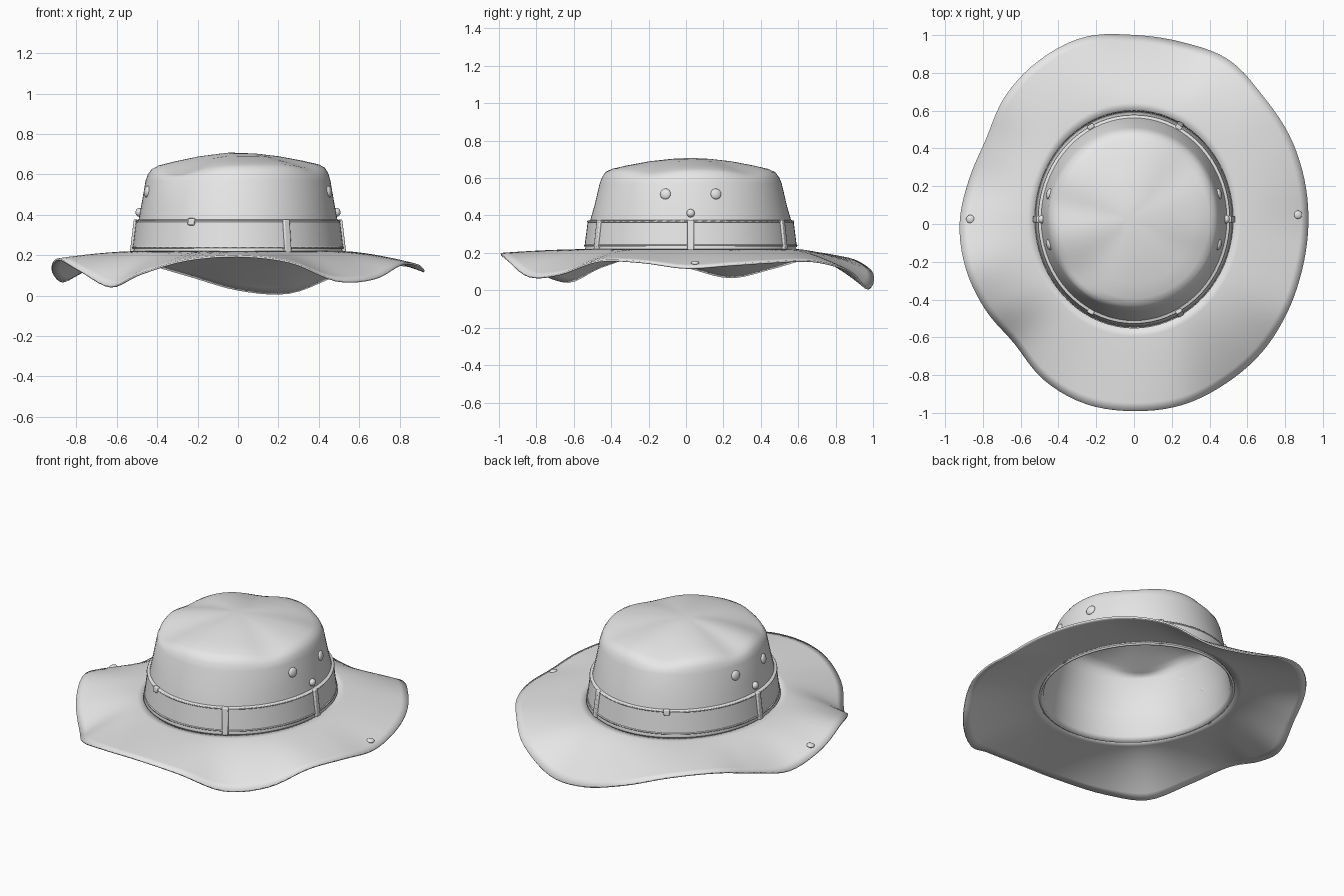
import bpy, bmesh, math
from math import sin, cos, pi, radians

if "Cube" in bpy.data.objects:
    bpy.data.objects.remove(bpy.data.objects["Cube"])

cloth = bpy.data.materials.new("grey cloth")
cloth.diffuse_color = (0.8, 0.8, 0.8, 1)
cloth.use_nodes = True
cloth.node_tree.nodes["Principled BSDF"].inputs["Base Color"].default_value = cloth.diffuse_color
CY = 0.025  # crown centre along y


def finish(ob, angle=40):
    ob.data.materials.append(cloth)
    bpy.ops.object.select_all(action='DESELECT')
    ob.select_set(True)
    bpy.context.view_layer.objects.active = ob
    bpy.ops.object.shade_smooth_by_angle(angle=radians(angle))


def loft(name, rings, cap=None, closed=False):
    """Skin a list of equal rings; cap adds one end point."""
    bm = bmesh.new()
    rows = [[bm.verts.new(p) for p in ring] for ring in rings]
    n = len(rows[0])
    pairs = list(zip(rows, rows[1:])) + ([(rows[-1], rows[0])] if closed else [])
    for a, b in pairs:
        for i in range(n):
            j = (i + 1) % n
            bm.faces.new((a[i], a[j], b[j], b[i]))
    if cap:
        top = bm.verts.new(cap)
        for i in range(n):
            bm.faces.new((rows[-1][i], rows[-1][(i + 1) % n], top))
    if closed:
        bmesh.ops.recalc_face_normals(bm, faces=bm.faces)
    me = bpy.data.meshes.new(name)
    bm.to_mesh(me)
    bm.free()
    ob = bpy.data.objects.new(name, me)
    bpy.context.collection.objects.link(ob)
    return ob


def ellipse(rx, ry, z, n=72):
    return [(rx * cos(2 * pi * i / n), CY + ry * sin(2 * pi * i / n), z) for i in range(n)]


def solidify(ob, thick, offset):
    m = ob.modifiers.new("thickness", 'SOLIDIFY')
    m.thickness, m.offset = thick, offset


# Brim: rim radius and height every 15 degrees from +x, blended to the crown base
RIM_R = [.92, .93, .945, .96, 1.0, .99, .995, 1.02, 1.0, .96, .90, .90,
         .92, .92, .905, .89, .95, .985, .99, .99, .97, .955, .935, .92]
RIM_Z = [.115, .13, .145, .15, .10, .01, .025, .10, .165, .17, .11, .065,
         .12, .175, .12, .04, .105, .17, .19, .16, .07, .08, .15, .145]


def cyclic(table, deg):
    u = (deg % 360) / 15
    i, t = int(u), u - int(u)
    a, b, c, d = (table[(i + k) % 24] for k in (-1, 0, 1, 2))
    return b + .5 * t * (c - a + t * (2*a - 5*b + 4*c - d + t * (3*(b - c) + d - a)))


def brim_point(deg, t):
    c, s = cos(radians(deg)), sin(radians(deg))
    r, zr = cyclic(RIM_R, deg), max(0.001, cyclic(RIM_Z, deg))
    x0, y0 = .525 * c, CY + .575 * s
    return (x0 + (r*c - x0) * t, y0 + (r*s - y0) * t, .21 + (zr - .21) * t ** 1.6)


N = 120
brim = loft("brim", [[brim_point(360 * i / N, k / 10) for i in range(N)] for k in range(10, -1, -1)])
solidify(brim, .01, 1)
finish(brim)

# Crown: tapered wall with a soft, dented top
PROFILE = [(.525, .575, .208), (.512, .558, .235), (.492, .537, .375), (.478, .515, .45),
           (.457, .487, .57), (.447, .474, .605), (.43, .455, .633), (.40, .42, .65),
           (.32, .34, .668), (.2, .22, .69), (.09, .1, .703)]
DENTS = [(225, 22, .045), (45, 18, .02), (110, 16, .025), (330, 16, .02), (170, 14, .025)]


def dent(ring):
    out = []
    for i, (x, y, z) in enumerate(ring):
        deg = 360 * i / len(ring)
        w = max(0, 1 - abs(z - .645) / .06)
        d = sum(amt * math.exp(-(((deg - a + 180) % 360 - 180) / wd) ** 2) for a, wd, amt in DENTS)
        out.append((x * (1 - .4 * d * w), CY + (y - CY) * (1 - .4 * d * w), z - d * w))
    return out


crown = loft("crown", [dent(ellipse(*p)) for p in PROFILE], cap=(-.04, CY, .708))
solidify(crown, .012, -1)
finish(crown, 60)

# Hat band with a raised seam along both edges
band = loft("hat_band", [ellipse(*p) for p in
            [(.505, .55, .232), (.522, .568, .232), (.505, .55, .372), (.488, .53, .378)]], closed=True)
finish(band, 30)
for name, rx, ry, z in (("band_lower_seam", .520, .566, .240), ("band_upper_seam", .504, .549, .368)):
    k = .005
    seam = loft(name, [ellipse(rx + k * cos(a), ry + k * cos(a), z + k * sin(a))
                       for a in (i * pi / 3 for i in range(6))], closed=True)
    finish(seam, 80)


def wall(a, rx, ry):
    """Point on the crown wall and the heading of its outward normal."""
    return rx * cos(a), CY + ry * sin(a), math.atan2(sin(a) / ry, cos(a) / rx)


# Band loops: full straps, plus short tabs where the band covers them
for deg, z, height in ((0, .292, .17), (180, .292, .17), (62, .292, .17), (298, .292, .17),
                       (117, .365, .035), (243, .365, .035)):
    rx = .520 - (z - .24) * .12
    x, y, head = wall(radians(deg), rx, rx + .046)
    bpy.ops.mesh.primitive_cube_add(size=1, location=(x, y, z), rotation=(0, -.12, head))
    loop = bpy.context.object
    loop.name = "band_loop"
    loop.scale = (.024, .036, height)
    bpy.ops.object.transform_apply(location=False, rotation=False, scale=True)
    bev = loop.modifiers.new("soft edge", 'BEVEL')
    bev.width, bev.segments = .006, 2
    finish(loop)


def stud(name, loc, rot, r, depth):
    bpy.ops.mesh.primitive_uv_sphere_add(segments=16, ring_count=10, radius=1, location=loc, rotation=rot)
    ob = bpy.context.object
    ob.name = name
    ob.scale = (r, r, depth)
    finish(ob, 80)


for side in (1, -1):
    # Vent eyelets on the crown sides
    for y0 in (-.11, .16):
        a = math.asin((y0 - CY) / .502)
        x, y, head = wall(a, .467, .502)
        stud("vent_eyelet", (side * x, y, .515), (0, pi/2 - .15, head if side > 0 else pi - head), .029, .014)
    # Bead above each side loop
    stud("loop_bead", (side * .489, CY, .412), (0, pi/2, 0), .022, .018)

# Snaps near the brim edge
for deg, t in ((3, .87), (178.5, .87)):
    x, y, z = brim_point(deg, t)
    stud("brim_snap", (x, y, z + .012), (0, .15 if x > 0 else -.15, 0), .022, .011)
